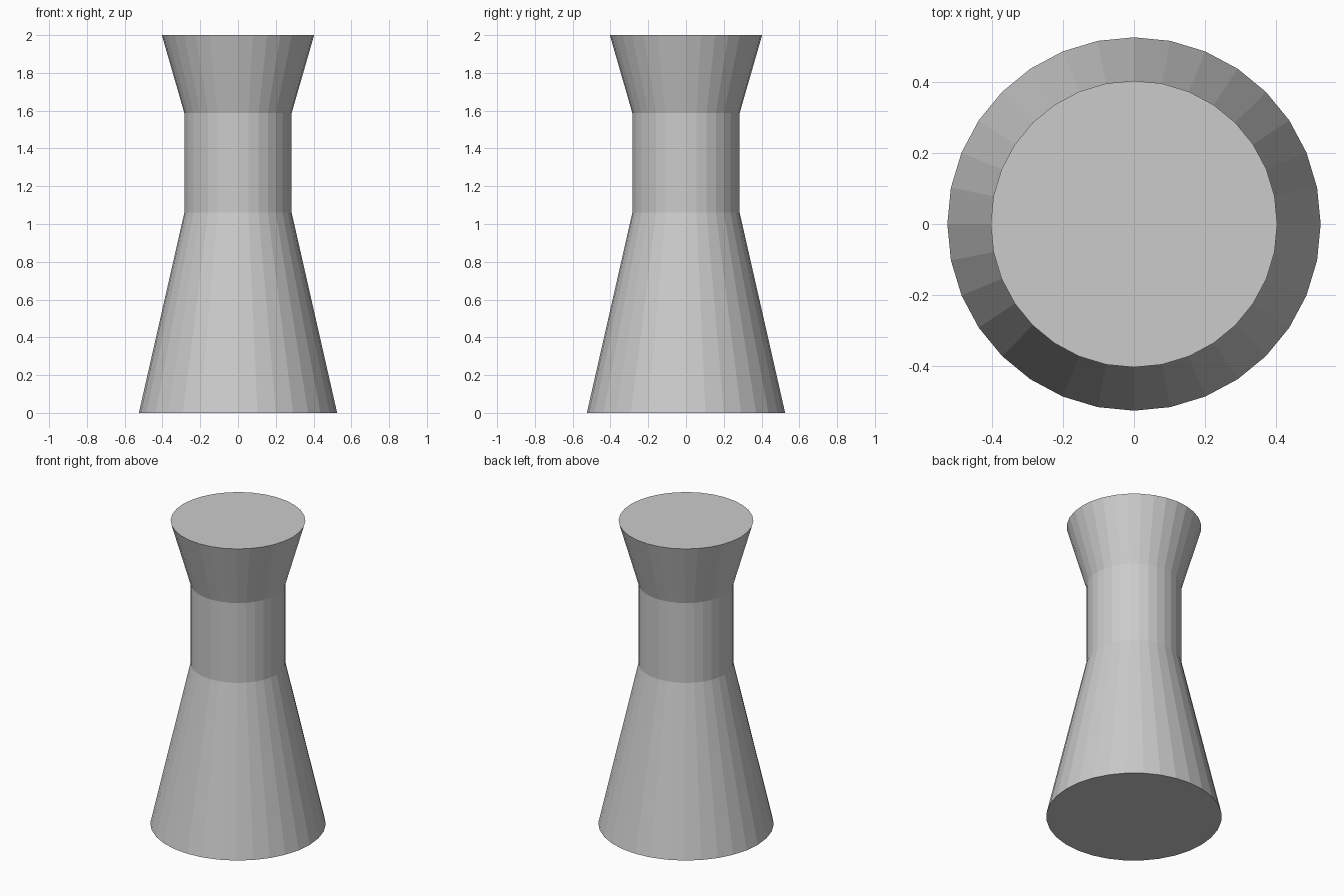
import bpy, bmesh
from math import cos, sin, tau

if "Cube" in bpy.data.objects:
    bpy.data.objects.remove(bpy.data.objects["Cube"])

SIDES = 32
# Profile as (radius, height): flared base, straight neck, flared top
PROFILE = [(0.525, 0.0), (0.284, 1.06), (0.284, 1.587), (0.403, 2.0)]

bm = bmesh.new()
rings = [[bm.verts.new((r * cos(tau * i / SIDES), r * sin(tau * i / SIDES), z))
          for i in range(SIDES)] for r, z in PROFILE]

# Flat side walls between neighbouring rings
for low, high in zip(rings, rings[1:]):
    for i in range(SIDES):
        j = (i + 1) % SIDES
        bm.faces.new((low[i], low[j], high[j], high[i]))

# Bottom and top caps
bm.faces.new(rings[0][::-1])
bm.faces.new(rings[-1])

mesh = bpy.data.meshes.new("flared_pedestal")
bm.to_mesh(mesh)
bm.free()
bpy.context.collection.objects.link(bpy.data.objects.new("flared_pedestal", mesh))
